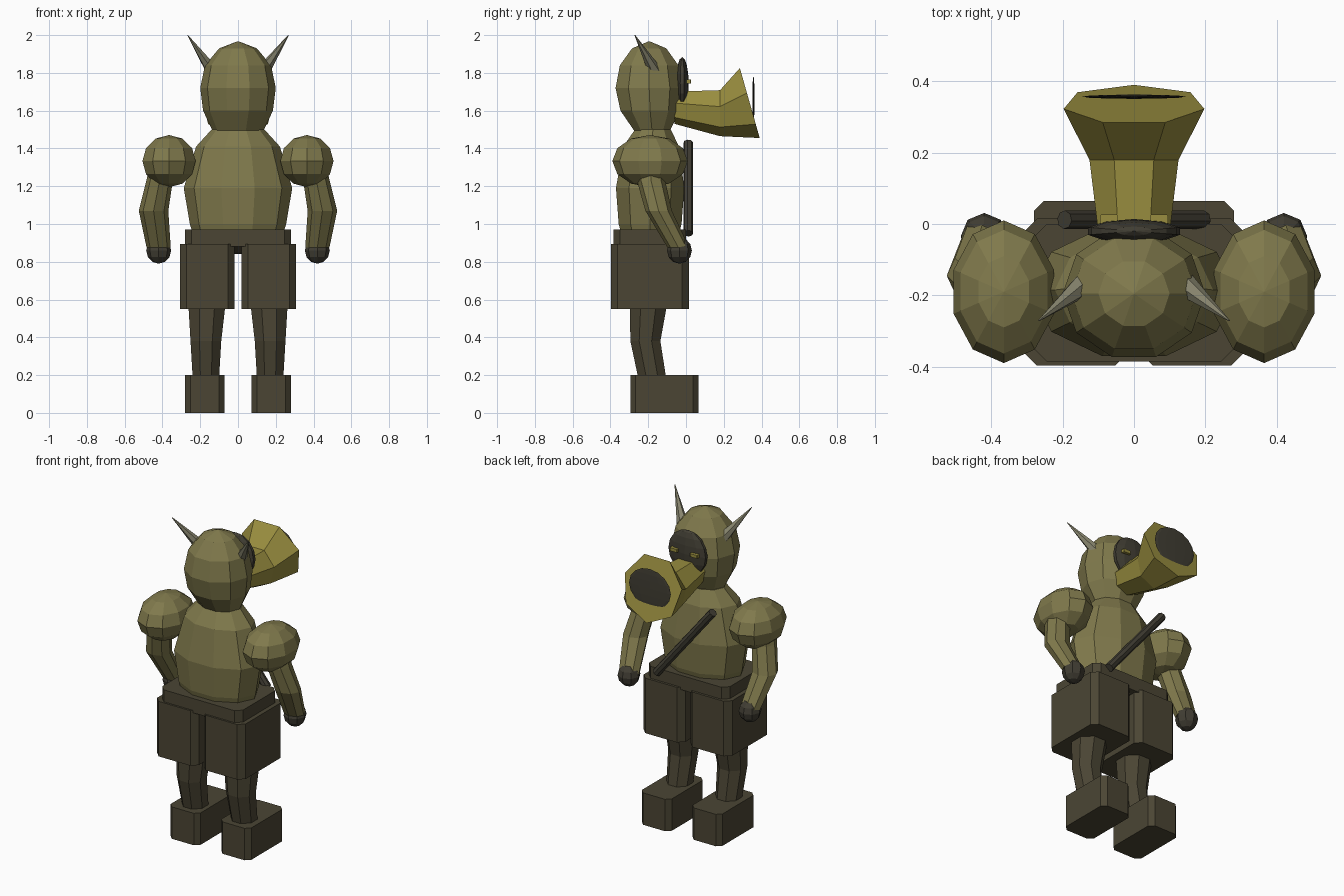
import bpy, math
from mathutils import Vector

if "Cube" in bpy.data.objects:
    bpy.data.objects.remove(bpy.data.objects["Cube"])


def material(name, rgb):
    m = bpy.data.materials.new(name)
    m.diffuse_color = (*rgb, 1)
    m.use_nodes = True
    m.node_tree.nodes["Principled BSDF"].inputs["Base Color"].default_value = m.diffuse_color
    return m


OLIVE = material("olive", (0.215, 0.192, 0.072))
DARK = material("dark_brown", (0.070, 0.060, 0.034))
GOLD = material("gold", (0.32, 0.27, 0.05))
HORN = material("horn_grey", (0.25, 0.24, 0.16))
SOOT = material("soot", (0.052, 0.047, 0.033))


def make(name, verts, faces, mat):
    me = bpy.data.meshes.new(name)
    me.from_pydata([tuple(v) for v in verts], [], faces)
    me.materials.append(mat)
    ob = bpy.data.objects.new(name, me)
    bpy.context.collection.objects.link(ob)
    return ob


def ring(c, u, v, n, phase=0.0):
    """Points of an ellipse at c, spanned by the half axes u and v."""
    c, u, v = Vector(c), Vector(u), Vector(v)
    return [c + u * math.cos(phase + 2 * math.pi * i / n)
            + v * math.sin(phase + 2 * math.pi * i / n) for i in range(n)]


def loft(name, rings, mat):
    """Skin equal-sized rings and cap both ends."""
    n = len(rings[0])
    verts = [p for r in rings for p in r]
    faces = [(k * n + i, k * n + (i + 1) % n, (k + 1) * n + (i + 1) % n, (k + 1) * n + i)
             for k in range(len(rings) - 1) for i in range(n)]
    faces += [tuple(reversed(range(n))), tuple(range(len(verts) - n, len(verts)))]
    return make(name, verts, faces, mat)


def turned(name, sections, mat, n=10, phase=0.0):
    """Upright loft; sections are (x, y, z, rx, ry)."""
    return loft(name, [ring((x, y, z), (rx, 0, 0), (0, ry, 0), n, phase)
                       for x, y, z, rx, ry in sections], mat)


def ball(name, c, r, mat, n=10, rings=6):
    bpy.ops.mesh.primitive_uv_sphere_add(segments=n, ring_count=rings, radius=1, location=c)
    ob = bpy.context.object
    ob.name, ob.scale = name, r
    ob.data.materials.append(mat)
    return ob


def block(name, x, y, z, cut, mat):
    """Box with chamfered upright edges."""
    (x0, x1), (y0, y1) = sorted(x), y
    out = [(x0 + cut, y0), (x1 - cut, y0), (x1, y0 + cut), (x1, y1 - cut),
           (x1 - cut, y1), (x0 + cut, y1), (x0, y1 - cut), (x0, y0 + cut)]
    return loft(name, [[Vector((a, b, h)) for a, b in out] for h in z], mat)


def rod(name, a, b, ra, rb, mat, n):
    a, b = Vector(a), Vector(b)
    d = (b - a).normalized()
    u = d.orthogonal().normalized()
    v = d.cross(u)
    return loft(name, [ring(a, u * ra, v * ra, n), ring(b, u * rb, v * rb, n)], mat)


# Body and head
turned("torso", [(0, -.19, .95, .24, .16), (0, -.19, 1.0, .255, .175), (0, -.19, 1.19, .287, .19),
                 (0, -.185, 1.41, .222, .155), (0, -.175, 1.50, .14, .10)], OLIVE, 10)
turned("head", [(0, -.18, 1.495, .135, .10), (0, -.19, 1.60, .185, .165), (0, -.195, 1.72, .2, .187),
                (0, -.195, 1.84, .175, .163), (0, -.195, 1.93, .10, .095),
                (0, -.195, 1.967, .003, .003)], OLIVE, 10)
ball("pelvis", (0, -.19, .93), (.2, .16, .09), DARK)
block("belt", (-.28, .28), (-.385, -.0), (.88, .97), .035, DARK)

# Face mask with eyes
ball("mask", (0, -.02, 1.745), (.135, .034, .138), SOOT, 10, 8)

# Flared mouth trumpet, seven sided, flat side up
tilt = Vector((0, .273, -.962))
ph = 0.0
loft("trumpet", [
    ring((0, -.06, 1.62), (0, 0, -.09), (.098, 0, 0), 7, ph),
    ring((0, .18, 1.593), (0, 0, -.128), (.128, 0, 0), 7, ph),
    ring((0, .335, 1.65), tilt * .2025, (.2025, 0, 0), 7, ph)], GOLD)
ball("trumpet_opening", (0, .357, 1.66), (.145, .006, .122), SOOT, 12, 8)

# Staff slung across the chest
rod("staff", (.195, .012, .95), (-.195, .012, 1.43), .026, .026, SOOT, 8)

for s, side in ((-1, "left"), (1, "right")):
    block(side + "_eye", (s * .045, s * .095), (.0, .026), (1.745, 1.765), .003, GOLD)
    rod(side + "_horn", (s * .135, -.165, 1.81), (s * .267, -.271, 2.0), .036, .002, HORN, 6)

    # Arm: shoulder, bent sleeve, hand
    ball(side + "_shoulder", (s * .365, -.19, 1.333), (.148, .2, .138), OLIVE)
    turned(side + "_arm", [(s * .40, -.19, 1.30, .07, .075), (s * .415, -.185, 1.23, .07, .075),
                           (s * .447, -.145, 1.07, .078, .07),
                           (s * .42, -.04, .875, .064, .058)], OLIVE, 8)
    ball(side + "_hand", (s * .42, -.035, .86), (.066, .066, .07), SOOT, 8, 6)

    # Leg: padded thigh, bent shin, boot
    block(side + "_thigh", (s * .018, s * .307), (-.397, .015), (.55, .895), .035, DARK)
    turned(side + "_shin", [(s * .165, -.2, .56, .105, .105), (s * .17, -.215, .38, .088, .086),
                            (s * .17, -.18, .19, .076, .08)], DARK, 8, math.pi / 8)
    block(side + "_boot", (s * .072, s * .28), (-.295, .065), (0, .2), .028, DARK)
